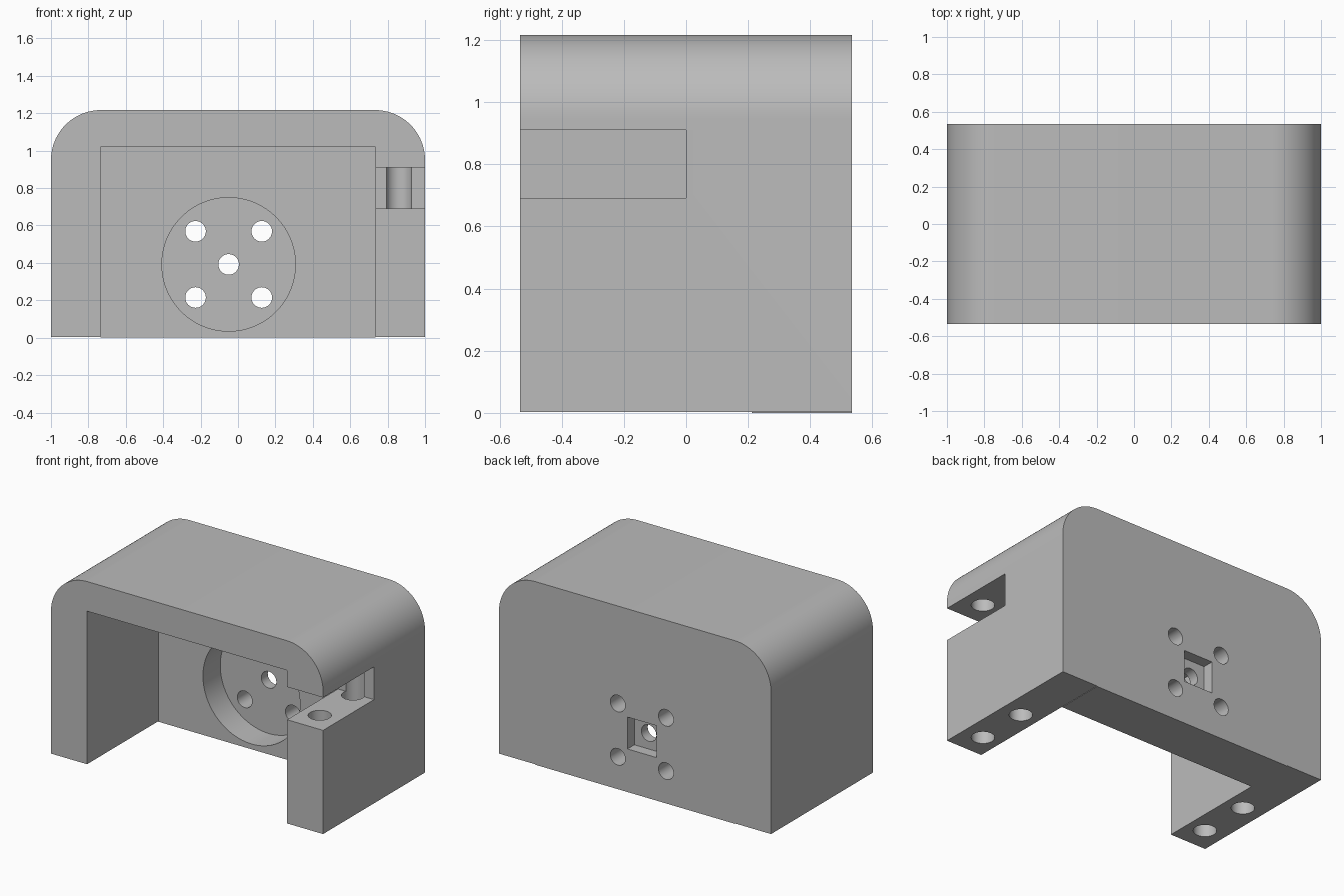
import bpy
import bmesh
import math
from mathutils import Matrix, Vector

cube = bpy.data.objects.get("Cube")
if cube:
    bpy.data.objects.remove(cube, do_unlink=True)

# Overall sizes
BACK, FRONT, TOP = 0.535, -0.535, 1.217
FILLET = 0.267
INNER_X, INNER_TOP, WALL_Y = 0.735, 1.02, 0.213
HUB_X, HUB_Z, HUB_FLOOR = -0.05, 0.392, 0.395

grey = bpy.data.materials.new("plain grey")
grey.use_nodes = True
colour = (0.5, 0.5, 0.5, 1)
grey.diffuse_color = colour
grey.node_tree.nodes["Principled BSDF"].inputs["Base Color"].default_value = colour


def make_object(name, bm):
    bmesh.ops.recalc_face_normals(bm, faces=bm.faces)
    mesh = bpy.data.meshes.new(name)
    bm.to_mesh(mesh)
    bm.free()
    obj = bpy.data.objects.new(name, mesh)
    bpy.context.collection.objects.link(obj)
    return obj


cutters = []


def cut_box(name, low, high):
    low, high = Vector(low), Vector(high)
    bm = bmesh.new()
    bmesh.ops.create_cube(bm, size=1, matrix=Matrix.Translation((low + high) / 2)
                          @ Matrix.Diagonal((*(high - low), 1)))
    cutters.append(make_object(name, bm))


def cut_cylinder(name, start, end, radius, sides=48):
    start, end = Vector(start), Vector(end)
    axis = end - start
    turn = axis.to_track_quat('Z', 'Y').to_matrix().to_4x4()
    bm = bmesh.new()
    bmesh.ops.create_cone(bm, cap_ends=True, segments=sides, radius1=radius,
                          radius2=radius, depth=axis.length,
                          matrix=Matrix.Translation((start + end) / 2) @ turn)
    cutters.append(make_object(name, bm))


# Housing block with rounded upper edges
outline = [(-1, 0), (1, 0)]
for side, first in ((1, 0), (-1, 90)):
    for i in range(25):
        a = math.radians(first + 90 * i / 24)
        outline.append((side * (1 - FILLET) + FILLET * math.cos(a),
                        TOP - FILLET + FILLET * math.sin(a)))
bm = bmesh.new()
face = bm.faces.new([bm.verts.new((x, FRONT, z)) for x, z in outline])
extruded = bmesh.ops.extrude_face_region(bm, geom=[face])["geom"]
bmesh.ops.translate(bm, vec=(0, BACK - FRONT, 0),
                    verts=[v for v in extruded if isinstance(v, bmesh.types.BMVert)])
housing = make_object("housing", bm)
housing.data.materials.append(grey)

# Main cavity, open at the front and below
cut_box("cavity", (-INNER_X, -1, -0.2), (INNER_X, WALL_Y, INNER_TOP))

# Side notch in the left wall
cut_box("side_notch", (0.6, -1, 0.692), (1.2, 0, 0.91))

# Legs stop slightly above the back wall, with blind screw holes
for side in (-1, 1):
    x1, x2 = sorted((side * INNER_X, side * 1.2))
    cut_box("leg_trim", (x1, -1, -0.2), (x2, 1, 0.003))
    for y in (-0.37, -0.02):
        cut_cylinder("leg_hole", (side * 0.86, y, -0.1), (side * 0.86, y, 1.02), 0.07)

# Round recess inside, square pocket behind
cut_cylinder("hub_recess", (HUB_X, 0, HUB_Z), (HUB_X, HUB_FLOOR, HUB_Z), 0.357, 96)
cut_box("back_pocket", (HUB_X - 0.106, 0.462, HUB_Z - 0.106),
        (HUB_X + 0.106, 0.8, HUB_Z + 0.106))

# Five through holes
for dx, dz in ((0, 0), (1, 1), (1, -1), (-1, 1), (-1, -1)):
    x, z = HUB_X + 0.177 * dx, HUB_Z + 0.177 * dz
    cut_cylinder("through_hole", (x, 0.1, z), (x, 0.8, z), 0.055)

# Apply the cuts and remove the cutters
for cutter in cutters:
    cutter.hide_render = True
    mod = housing.modifiers.new(cutter.name, 'BOOLEAN')
    mod.operation = 'DIFFERENCE'
    mod.solver = 'EXACT'
    mod.object = cutter
graph = bpy.context.evaluated_depsgraph_get()
result = bpy.data.meshes.new_from_object(housing.evaluated_get(graph))
housing.modifiers.clear()
housing.data = result
housing.data.materials.clear()
housing.data.materials.append(grey)
for cutter in cutters:
    bpy.data.objects.remove(cutter, do_unlink=True)

# Smooth rounds, crisp edges
bpy.ops.object.select_all(action='DESELECT')
housing.select_set(True)
bpy.context.view_layer.objects.active = housing
bpy.ops.object.shade_smooth_by_angle(angle=math.radians(30))
